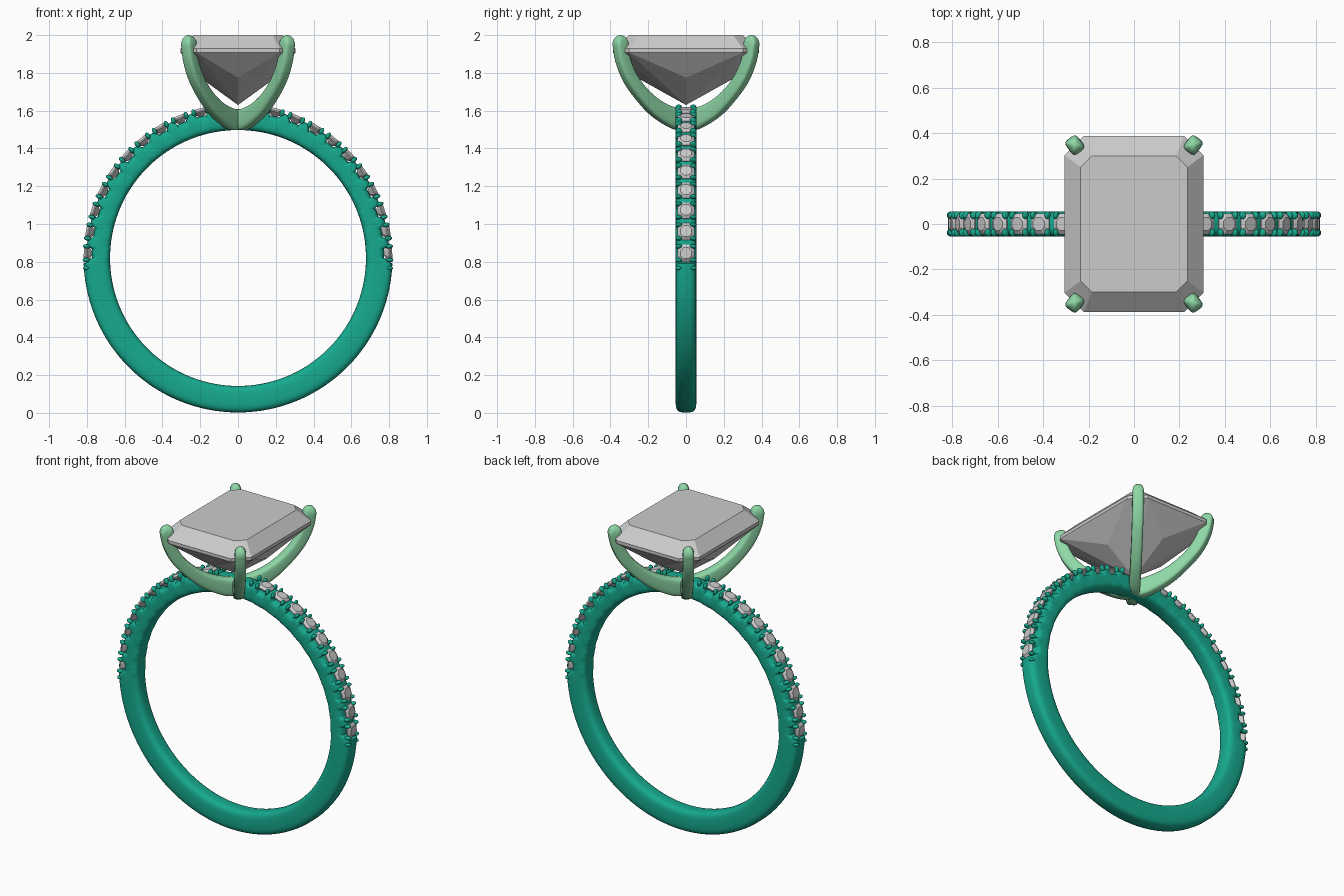
import bpy, bmesh, math
from mathutils import Vector, Matrix

if "Cube" in bpy.data.objects:
    bpy.data.objects.remove(bpy.data.objects["Cube"])

CZ = 0.82                      # ring centre height
PITCH, FIRST, COUNT = 8.2, 1.8, 10   # small stones, in degrees above the horizontal


def material(name, rgb):
    m = bpy.data.materials.new(name)
    m.diffuse_color = (*rgb, 1)
    m.use_nodes = True
    m.node_tree.nodes["Principled BSDF"].inputs["Base Color"].default_value = m.diffuse_color
    return m


teal = material("teal_metal", (0.008, 0.40, 0.27))
green = material("green_metal", (0.27, 0.68, 0.38))


def finish(bm, name, mat=None, angle=None):
    bmesh.ops.recalc_face_normals(bm, faces=bm.faces)
    me = bpy.data.meshes.new(name)
    bm.to_mesh(me)
    bm.free()
    ob = bpy.data.objects.new(name, me)
    bpy.context.collection.objects.link(ob)
    if mat:
        me.materials.append(mat)
    if angle:
        bpy.ops.object.select_all(action='DESELECT')
        bpy.context.view_layer.objects.active = ob
        ob.select_set(True)
        bpy.ops.object.shade_smooth_by_angle(angle=math.radians(angle))
    return ob


def loft(bm, rings, closed=False):
    vs = [[bm.verts.new(p) for p in r] for r in rings]
    n = len(vs[0])
    pairs = list(zip(vs, vs[1:])) + ([(vs[-1], vs[0])] if closed else [])
    for a, b in pairs:
        for i in range(n):
            j = (i + 1) % n
            bm.faces.new((a[i], a[j], b[j], b[i]))
    if not closed:
        bm.faces.new(vs[0])
        bm.faces.new(vs[-1])


def squircle(n, power):
    out = []
    for i in range(n):
        t = 2 * math.pi * (i + 0.5) / n
        c, s = math.cos(t), math.sin(t)
        out.append((math.copysign(abs(c) ** (2 / power), c),
                    math.copysign(abs(s) ** (2 / power), s)))
    return out


# band: swept section, notched at each small stone on the upper half
def outer_radius(deg):
    a = math.degrees(math.asin(math.sin(math.radians(deg))))
    if a < -1.8:
        return 0.818
    k = (a - FIRST) / PITCH
    if k > COUNT - 0.4:
        return 0.79
    d = abs(k - round(k)) * PITCH
    f = min(max((d - 1.9) / 0.7, 0), 1)
    return 0.774 + 0.028 * f


bm = bmesh.new()
rings = []
for i in range(720):
    deg = i / 2
    c, s = math.cos(math.radians(deg)), math.sin(math.radians(deg))
    ro, ri = outer_radius(deg), 0.677
    rings.append([(c * r, 0.055 * v, CZ + s * r)
                  for u, v in squircle(24, 3.6)
                  for r in [(ro + ri) / 2 + u * (ro - ri) / 2]])
loft(bm, rings, closed=True)
finish(bm, "band", teal, 40)


# frame on the band: local z points outward, local x runs along the band
def band_frame(deg, radius, y=0):
    t = math.radians(deg)
    pos = Vector((math.cos(t) * radius, y, CZ + math.sin(t) * radius))
    return Matrix.Translation(pos) @ Matrix.Rotation(math.pi / 2 - t, 4, 'Y')


# small band stones and the beads holding them
stones, beads = bmesh.new(), bmesh.new()
for side in (0, 1):
    for k in range(COUNT):
        a = FIRST + k * PITCH
        m = band_frame(180 - a if side else a, 0.803)
        pts = [(0, 0, -0.04)]
        for r, z in ((0.049, -0.004), (0.049, 0.002), (0.032, 0.014)):
            pts += [(r * math.cos(q), r * math.sin(q), z)
                    for q in [math.pi / 8 + j * math.pi / 4 for j in range(8)]]
        vs = [stones.verts.new(m @ Vector(p)) for p in pts]
        bmesh.ops.convex_hull(stones, input=vs)
    for k in range(COUNT + 1):
        for off in (-1.5, 1.5):
            a = FIRST + (k - 0.5) * PITCH + off
            for y in (-0.038, 0.038):
                m = band_frame(180 - a if side else a, 0.803, y)
                bmesh.ops.create_uvsphere(
                    beads, u_segments=12, v_segments=8, radius=1,
                    matrix=m @ Matrix.Diagonal((0.0115, 0.018, 0.02, 1)))
finish(stones, "band_stones")
finish(beads, "band_beads", teal, 60)

# centre stone: octagonal table and girdle over a pointed pavilion
def octagon(x, y, cut, z):
    return [(sx * px, sy * py, z) for sx in (-1, 1) for sy in (-1, 1)
            for px, py in ((x, y - cut), (x - cut, y))]


bm = bmesh.new()
pts = (octagon(0.235, 0.3, 0.05, 2.0) + octagon(0.305, 0.387, 0.085, 1.928)
       + octagon(0.305, 0.387, 0.085, 1.908)
       + [(0, 0, 1.63), (0.2, 0, 1.775), (-0.2, 0, 1.775),
          (0, 0.26, 1.775), (0, -0.26, 1.775)])
bmesh.ops.convex_hull(bm, input=[bm.verts.new(p) for p in pts])
bmesh.ops.dissolve_limit(bm, angle_limit=0.02, verts=bm.verts, edges=bm.edges)
finish(bm, "centre_stone")

# prongs: (inner r, inner z, outer r, outer z) sections from base to tip
SECTIONS = [(0.0, 1.605, 0.0, 1.5), (0.07, 1.615, 0.08, 1.503),
            (0.16, 1.645, 0.215, 1.57), (0.25, 1.70, 0.325, 1.665),
            (0.33, 1.78, 0.405, 1.76), (0.38, 1.87, 0.453, 1.86),
            (0.395, 1.95, 0.472, 1.95)]


def spline(pts, steps):
    out = []
    p = [Vector(q) for q in [pts[0]] + pts + [pts[-1]]]
    for i in range(1, len(p) - 2):
        a, b, c, d = p[i - 1:i + 3]
        for s in range(steps):
            t = s / steps
            out.append(0.5 * (2 * b + (c - a) * t + (2 * a - 5 * b + 4 * c - d) * t * t
                              + (3 * b - a - 3 * c + d) * t ** 3))
    return out + [p[-1]]


def prong(name, sx, sy):
    out = Vector((0.6 * sx, 0.8 * sy, 0))
    across = Vector((-0.8 * sy, 0.6 * sx, 0))
    secs = [(q, 1, 0) for q in spline(SECTIONS, 5)]
    # domed tip
    secs += [(Vector(SECTIONS[-1]), math.cos(q), 0.05 * math.sin(q))
             for q in (0.3, 0.6, 0.9, 1.2, 1.45)]
    bm = bmesh.new()
    rings = []
    for (ri, zi, ro, zo), f, lift in secs:
        inner, outer = out * ri + Vector((0, 0, zi)), out * ro + Vector((0, 0, zo))
        mid, half = (inner + outer) / 2, (outer - inner) / 2
        rings.append([mid + half * u * f + across * (0.033 * v * f) + Vector((0, 0, lift))
                      for u, v in squircle(20, 4)])
    loft(bm, rings)
    finish(bm, name, green, 40)


for sx, h in ((-1, "left"), (1, "right")):
    for sy, d in ((-1, "front"), (1, "back")):
        prong(f"prong_{d}_{h}", sx, sy)
